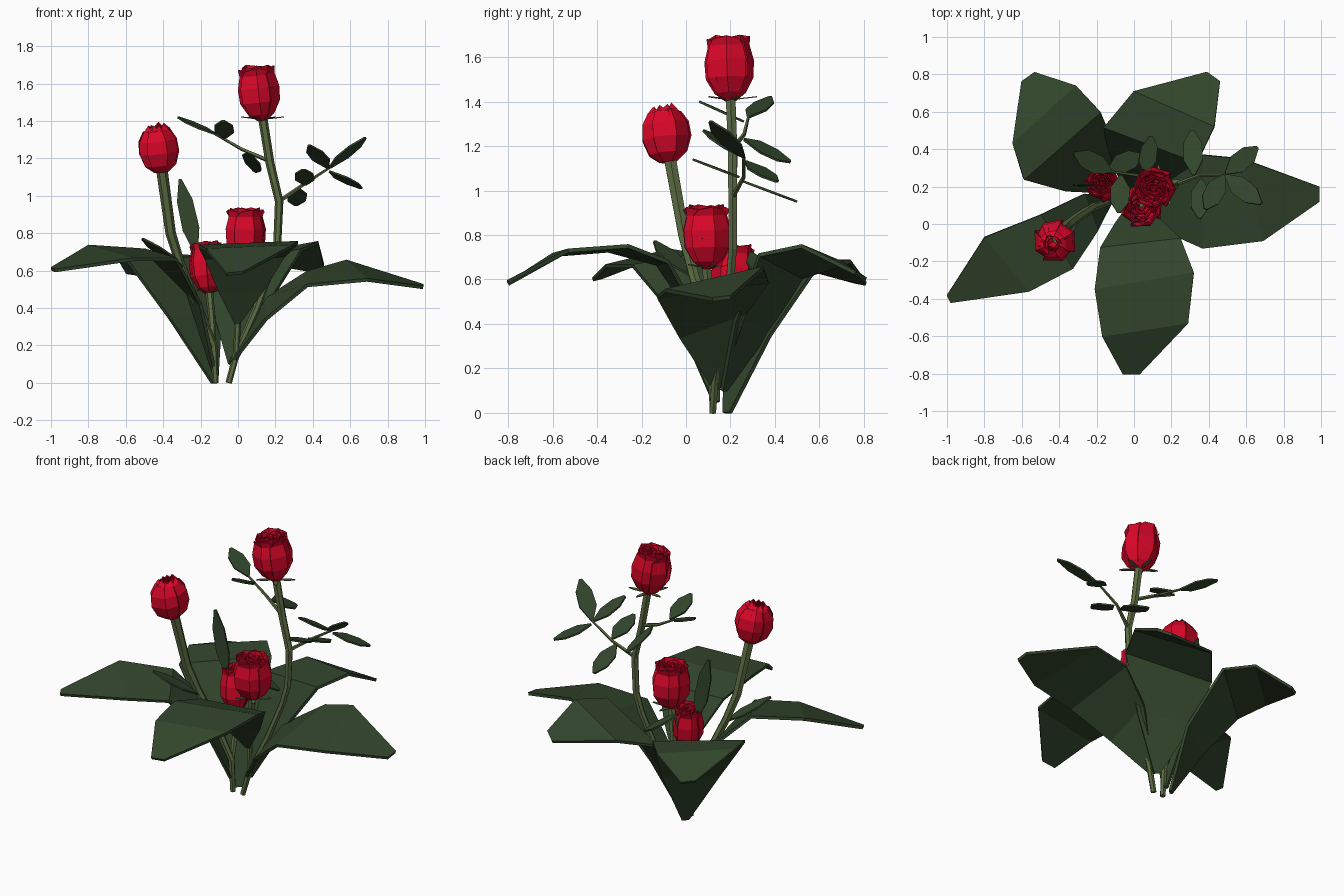
import bpy, bmesh, math, random
from mathutils import Vector

if "Cube" in bpy.data.objects:
    bpy.data.objects.remove(bpy.data.objects["Cube"])

random.seed(4)


def material(name, rgb):
    m = bpy.data.materials.new(name)
    m.diffuse_color = (*rgb, 1)
    m.use_nodes = True
    m.node_tree.nodes["Principled BSDF"].inputs["Base Color"].default_value = m.diffuse_color
    return m


LEAF = material("leaf_green", (0.032, 0.06, 0.025))
STEM = material("stem_green", (0.105, 0.15, 0.055))
RED = material("petal_red", (0.7, 0.002, 0.022))


def finish(name, bm, mat, thick=0.0):
    bmesh.ops.recalc_face_normals(bm, faces=bm.faces[:])
    me = bpy.data.meshes.new(name)
    bm.to_mesh(me)
    bm.free()
    me.materials.append(mat)
    ob = bpy.data.objects.new(name, me)
    bpy.context.collection.objects.link(ob)
    if thick:
        mod = ob.modifiers.new("thickness", 'SOLIDIFY')
        mod.thickness = thick
        mod.offset = 0
    return ob


def grid(bm, rows):
    """Skin a list of equally long point rows."""
    vs = [[bm.verts.new(p) for p in r] for r in rows]
    for a, b in zip(vs, vs[1:]):
        for i in range(len(a) - 1):
            bm.faces.new((a[i], a[i + 1], b[i + 1], b[i]))


def tube(name, pts, r0, r1, sides=6):
    bm = bmesh.new()
    pts = [Vector(p) for p in pts]
    rings = []
    for i, p in enumerate(pts):
        d = (pts[min(i + 1, len(pts) - 1)] - pts[max(i - 1, 0)]).normalized()
        u = d.cross(Vector((0, 1, 0.1))).normalized()
        v = d.cross(u)
        r = r0 + (r1 - r0) * i / (len(pts) - 1)
        rings.append([bm.verts.new(p + r * (u * math.cos(a) + v * math.sin(a)))
                      for a in (math.tau * k / sides for k in range(sides))])
    for a, b in zip(rings, rings[1:]):
        for k in range(sides):
            n = (k + 1) % sides
            bm.faces.new((a[k], a[n], b[n], b[k]))
    bm.faces.new(rings[0])
    bm.faces.new(rings[-1])
    return finish(name, bm, STEM)


# Stems and side branches
tube("tall_stem", [(-.05, .12, 0), (-.01, .13, .15), (.1, .17, .4), (.18, .2, .62), (.21, .21, .74),
                   (.22, .21, .97), (.17, .21, 1.18), (.13, .2, 1.43)], .017, .025)
tube("bud_stem", [(-.12, .12, 0), (-.13, .12, .2), (-.22, .09, .42), (-.31, .03, .64),
                  (-.36, -.01, .8), (-.41, -.075, 1.16)], .017, .031)
tube("small_rose_stem", [(-.13, .12, .18), (-.14, .17, .34), (-.155, .2, .5)], .015, .022)
tube("middle_rose_stem", [(-.01, .13, .15), (.0, .12, .36), (.04, .09, .68)], .015, .024)
tube("right_branch", [(.22, .21, .97), (.35, .26, 1.06), (.49, .26, 1.15)], .012, .007, 5)
tube("left_branch", [(.16, .21, 1.19), (.02, .26, 1.25), (-.12, .28, 1.33)], .012, .007, 5)
tube("upright_leaf_stalk", [(-.14, .18, .4), (-.19, .2, .57), (-.23, .205, .72)], .009, .007, 5)
tube("low_leaf_stalk", [(-.145, .18, .4), (-.14, .27, .58), (-.13, .3, .71)], .009, .007, 5)


# Big arching leaves: (left edge, right edge) pairs from base to tip
def big_leaf(name, *rows):
    bm = bmesh.new()
    grid(bm, rows)
    finish(name, bm, LEAF, 0.018)


big_leaf("left_leaf",
         ((-.13, .15, .05), (-.12, .12, .05)), ((-.27, .16, .48), (-.2, -.04, .42)),
         ((-.5, .05, .71), (-.33, -.24, .66)), ((-.8, -.07, .73), (-.56, -.36, .66)),
         ((-1, -.38, .61), (-.98, -.42, .6)))
big_leaf("back_left_leaf",
         ((-.14, .17, 0), (-.11, .2, 0)), ((-.37, .18, .35), (-.09, .38, .35)),
         ((-.59, .24, .65), (-.18, .6, .67)), ((-.65, .43, .68), (-.31, .74, .68)),
         ((-.6, .76, .59), (-.53, .81, .58)))
big_leaf("back_right_leaf",
         ((-.05, .18, .1), (-.02, .16, .1)), ((-.13, .38, .38), (.16, .22, .42)),
         ((-.16, .52, .61), (.34, .33, .71)), ((0, .71, .67), (.43, .52, .75)),
         ((.39, .81, .6), (.46, .76, .63)))
big_leaf("right_leaf",
         ((-.04, .15, .11), (-.03, .12, .11)), ((.15, .27, .45), (.15, -.03, .34)),
         ((.37, .37, .59), (.37, -.13, .52)), ((.58, .35, .65), (.69, -.09, .55)),
         ((.99, .2, .52), (.99, .12, .51)))
big_leaf("front_leaf",
         ((.01, .11, .32), (-.02, .11, .32)), ((.14, .02, .5), (-.1, .0, .48)),
         ((.25, -.08, .68), (-.18, -.13, .67)), ((.32, -.26, .75), (-.21, -.35, .73)),
         ((.29, -.53, .73), (-.17, -.6, .71)), ((.03, -.8, .59), (-.06, -.8, .58)))


# Small leaflets from base to tip
def leaflet(bm, base, tip, width, side=None):
    a, b = Vector(base), Vector(tip)
    side = Vector(side) if side else (b - a).cross(Vector((0, 0, 1))).normalized()
    grid(bm, [[a.lerp(b, t) + side * s * width * w for s in (-.5, .5)]
              for t, w in ((0, .12), (.35, .92), (.72, .85), (1, .15))])


bm = bmesh.new()
for base, tip in [((.49, .26, 1.15), (.68, .11, 1.31)), ((.49, .27, 1.13), (.66, .41, 1.04)),
                  ((.48, .26, 1.15), (.38, .08, 1.27)), ((.36, .24, 1.06), (.35, .03, 1.14)),
                  ((.32, .26, 1.04), (.31, .5, .95)), ((-.12, .28, 1.33), (-.32, .38, 1.42)),
                  ((-.14, .29, .72), (.04, .37, .6)), ((-.07, .26, 1.31), (-.08, .06, 1.4)),
                  ((-.3, .02, .62), (-.51, -.14, .77))]:
    leaflet(bm, base, tip, 0.115)
leaflet(bm, (.06, .26, 1.23), (.09, .47, 1.13), .115, (.88, 0, -.47))
leaflet(bm, (-.22, .205, .68), (-.31, .21, 1.09), 0.1, (.97, 0, .2))
finish("small_leaves", bm, LEAF, 0.01)


# Flowers: overlapping rings of cupped petals around a tilted axis
OPEN = [(0, .22), (.12, .62), (.35, .96), (.62, 1), (.86, .84), (1, .88)]
CLOSED = [(0, .35), (.15, .78), (.42, 1), (.68, .95), (.88, .68), (1, .42)]


def flower(name, base, top, radius, profile, rings, n=4, notch=.04, turn=0):
    base, top = Vector(base), Vector(top)
    axis = top - base
    d = axis.normalized()
    u = d.cross(Vector((0, 1, 0))).normalized()
    v = d.cross(u)
    bm = bmesh.new()
    for j, (scale, height) in enumerate(rings):
        for k in range(n):
            mid = turn + math.tau * (k + .5 * j) / n + random.uniform(-.12, .12)
            half = math.pi / n * 1.2
            rise = random.uniform(.95, 1.0) * height
            rows = []
            for t, w in profile:
                row = []
                for s in (-1, 0, 1):
                    # one edge tucks under its neighbour, the rim peaks in the middle
                    r = radius * scale * w * (1 - .07 * s)
                    h = t * rise - (notch * abs(s) if t > .99 else 0)
                    a = mid + s * half * (.7 if t > .99 else 1)
                    row.append(base + axis * h + r * (u * math.cos(a) + v * math.sin(a)))
                rows.append(row)
            grid(bm, rows)
    finish(name, bm, RED, 0.006)


ROSE = [(1, .97), (.85, 1), (.64, .98), (.42, .97), (.22, .94)]
flower("tall_rose", (.13, .2, 1.405), (.095, .19, 1.705), .109, OPEN, ROSE)
flower("middle_rose", (.04, .1, .65), (.04, .09, .945), .112, OPEN, ROSE, turn=.4)
flower("small_rose", (-.155, .2, .48), (-.175, .225, .765), .09, OPEN, ROSE, turn=.8)
flower("closed_bud", (-.41, -.08, 1.13), (-.44, -.105, 1.39), .112, CLOSED,
       [(1, .97), (.86, 1), (.55, .95)], notch=.1, turn=.5)


# Thin sepals under the open roses
def sepals(name, c, reach):
    bm = bmesh.new()
    for k in range(5):
        a = math.tau * k / 5 + .3
        out = Vector((math.cos(a), math.sin(a), 0))
        leaflet(bm, Vector(c) + out * .015, Vector(c) + out * reach + Vector((0, 0, .012)), .026)
    finish(name, bm, STEM, 0.005)


sepals("tall_rose_sepals", (.13, .2, 1.41), .12)
sepals("middle_rose_sepals", (.04, .1, .655), .11)
sepals("small_rose_sepals", (-.155, .2, .485), .07)
